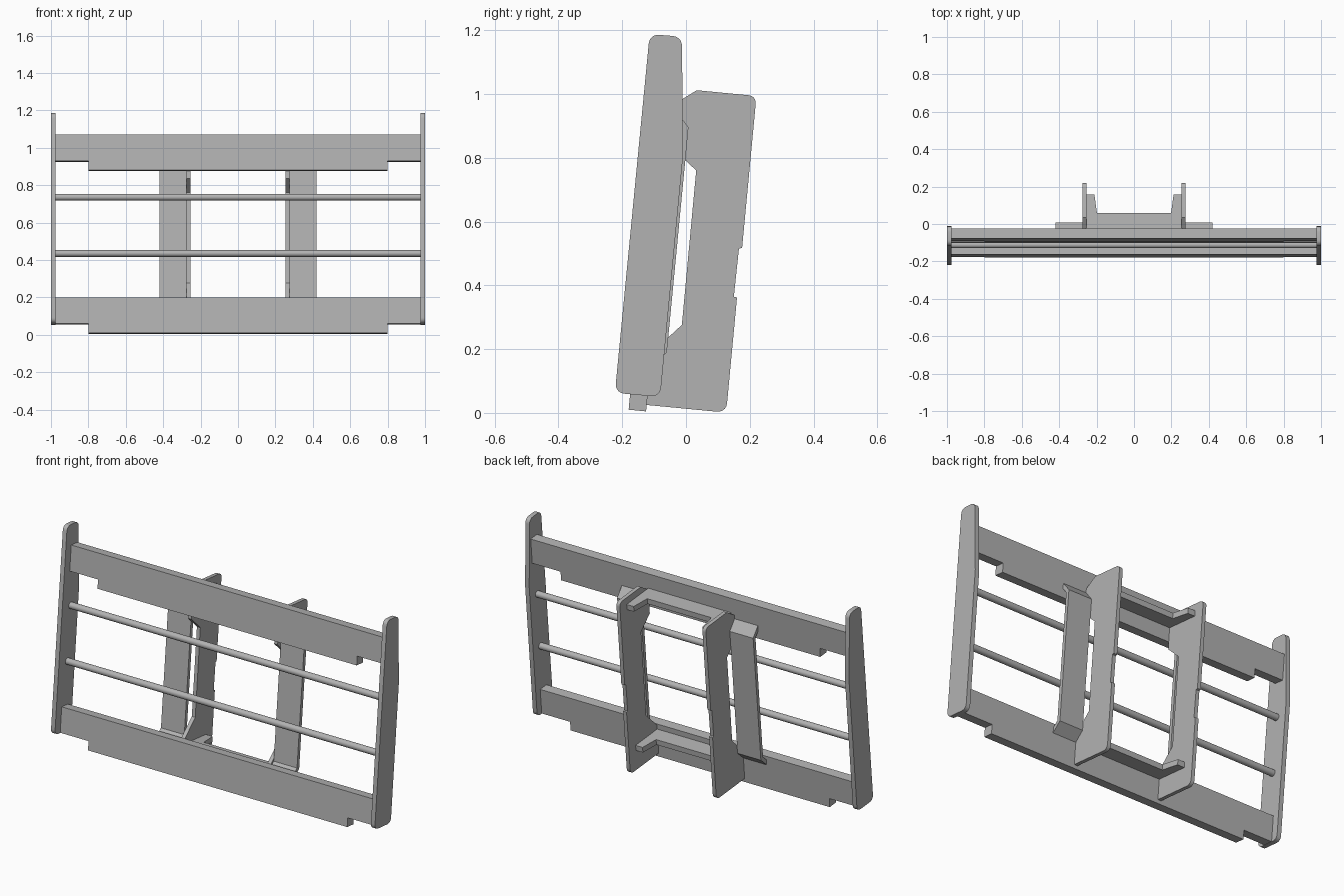
import bpy, bmesh
from math import sin, cos, radians
from mathutils import Vector

cube = bpy.data.objects.get("Cube")
if cube:
    bpy.data.objects.remove(cube, do_unlink=True)

steel = bpy.data.materials.new("grey steel")
steel.use_nodes = True
GREY = (0.45, 0.45, 0.45, 1)
steel.diffuse_color = GREY
steel.node_tree.nodes["Principled BSDF"].inputs["Base Color"].default_value = GREY

TILT = radians(5.5)
BAR = 0.055      # crossbar thickness


def leaned(x, u, v):
    """Point in the leaning frame: u is depth, v is height, from the foot of the lower bar."""
    return Vector((x, -0.18 + u * cos(TILT) + v * sin(TILT),
                   0.01 - u * sin(TILT) + v * cos(TILT)))


def rounded(points, steps=5):
    """Replace corners given as (a, b, radius) with arcs."""
    out = []
    for i, p in enumerate(points):
        c = Vector(p[:2])
        if len(p) < 3:
            out.append(c)
            continue
        a = c + (Vector(points[i - 1][:2]) - c).normalized() * p[2]
        b = c + (Vector(points[(i + 1) % len(points)][:2]) - c).normalized() * p[2]
        for k in range(steps + 1):
            t = k / steps
            w = 2 * t * (1 - t) * 0.83
            s = (1 - t) ** 2 + t ** 2 + w
            out.append((a * (1 - t) ** 2 + c * w + b * t ** 2) / s)
    return out


def prism(name, points, place, lo, hi):
    """Extrude a flat profile from lo to hi; place maps (a, b, depth) to space."""
    bm = bmesh.new()
    outline = rounded(points)
    ends = [[bm.verts.new(place(p.x, p.y, d)) for p in outline] for d in (lo, hi)]
    n = len(outline)
    bm.faces.new(ends[0])
    bm.faces.new(ends[1])
    for i in range(n):
        j = (i + 1) % n
        bm.faces.new((ends[0][i], ends[0][j], ends[1][j], ends[1][i]))
    bmesh.ops.recalc_face_normals(bm, faces=bm.faces)
    mesh = bpy.data.meshes.new(name)
    bm.to_mesh(mesh)
    bm.free()
    mesh.materials.append(steel)
    obj = bpy.data.objects.new(name, mesh)
    bpy.context.collection.objects.link(obj)
    return obj


def side_world(y, z, x):
    return Vector((x, y, z))


def side_leaned(u, v, x):
    return leaned(x, u, v)


def front_leaned(x, v, u):
    return leaned(x, u, v)


def flat_leaned(x, u, v):
    return leaned(x, u, v)


# Crossbars with stepped lower ends
for name, base, top in (("lower_crossbar", 0, 0.19), ("upper_crossbar", 0.874, 1.065)):
    step = base + 0.05
    prism(name, [(-0.98, step), (-0.8, step), (-0.8, base), (0.8, base),
                 (0.8, step), (0.98, step), (0.98, top), (-0.98, top)],
          front_leaned, 0, BAR)

# Side profiles
end_profile = [(-0.223, 0.063, 0.03), (-0.081, 0.05, 0.03), (-0.01, 0.8),
               (-0.0125, 1.18, 0.03), (-0.114, 1.188, 0.03)]
rail_profile = [(-0.125, 0.025), (0.126, 0.001, 0.03), (0.16, 0.362), (0.15, 0.364),
                (0.166, 0.515), (0.176, 0.518), (0.221, 0.994, 0.025), (0.034, 1.012),
                (-0.032, 0.972), (-0.045, 0.835), (0.032, 0.76), (-0.013, 0.276),
                (-0.106, 0.19)]
strap_profile = [(BAR, 0.14), (0.102, 0.19), (0.102, 0.9), (BAR, 0.95),
                 (BAR, 0.92), (0.082, 0.892), (0.082, 0.198), (BAR, 0.17)]

for side, s in (("left", 1), ("right", -1)):
    prism(side + "_end_plate", end_profile, side_world, s * 0.975, s * 1.0)
    prism(side + "_mast_rail", rail_profile, side_world, s * 0.255, s * 0.276)
    prism(side + "_bent_strap", strap_profile, side_leaned, s * 0.276, s * 0.42)

# U-shaped braces between the mast rails
brace_half = [(0.256, BAR), (0.256, 0.246), (0.212, 0.246), (0.198, 0.146)]
brace = brace_half + [(-x, u) for x, u in reversed(brace_half)]
for name, v in (("lower_brace", 0.13), ("upper_brace", 0.95)):
    prism(name, brace, flat_leaned, v, v + 0.03)

# Round guard rods
for name, v in (("lower_rod", 0.43), ("upper_rod", 0.732)):
    bpy.ops.mesh.primitive_cylinder_add(vertices=24, radius=0.018, depth=1.96,
                                        location=leaned(0, BAR / 2, v),
                                        rotation=(0, radians(90), 0))
    rod = bpy.context.object
    rod.name = name
    rod.data.materials.append(steel)

# Smooth the arcs and rods, keep edges sharp
for obj in bpy.context.collection.objects:
    if obj.type == "MESH":
        obj.select_set(True)
        bpy.context.view_layer.objects.active = obj
bpy.ops.object.shade_smooth_by_angle(angle=radians(30))
